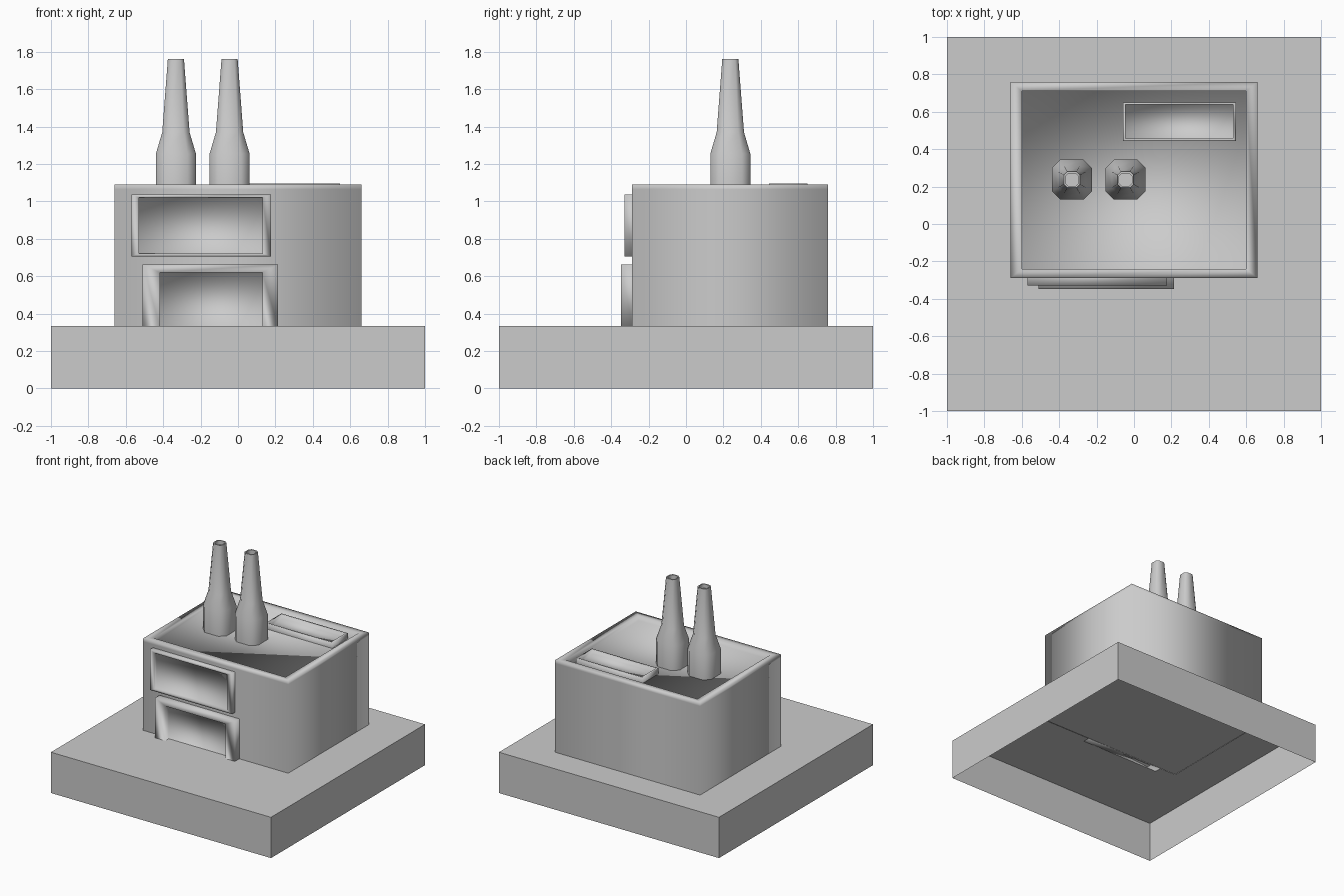
import bpy, bmesh

if "Cube" in bpy.data.objects:
    bpy.data.objects.remove(bpy.data.objects["Cube"])

BASE_TOP = 0.335
SINK = BASE_TOP - 0.003
ROOF = 1.05


def loft(name, rings, smooth=True, cap=True):
    """Bridge equal-sized point rings in order and cap the last one."""
    bm = bmesh.new()
    loops = [[bm.verts.new(p) for p in ring] for ring in rings]
    for a, b in zip(loops, loops[1:]):
        n = len(a)
        for i in range(n):
            j = (i + 1) % n
            bm.faces.new((a[i], a[j], b[j], b[i]))
    if cap:
        bm.faces.new(loops[-1])
    for f in bm.faces:
        f.smooth = smooth
    me = bpy.data.meshes.new(name)
    bm.to_mesh(me)
    bm.free()
    ob = bpy.data.objects.new(name, me)
    bpy.context.collection.objects.link(ob)
    return ob


def flat_rect(x0, x1, y0, y1, z):
    return [(x0, y0, z), (x1, y0, z), (x1, y1, z), (x0, y1, z)]


def front_rect(x0, x1, z0, z1, y):
    return [(x0, y, z0), (x1, y, z0), (x1, y, z1), (x0, y, z1)]


def recessed(name, make, outer, inner, back, front, panel):
    """Frame standing off a surface, with a recessed panel inside."""
    return loft(name, [make(*outer, back), make(*outer, front),
                       make(*inner, front), make(*inner, panel)])


# Ground slab, open underneath
loft("base_slab", [flat_rect(-1, 1, -1, 1, z) for z in (0, BASE_TOP)], smooth=False)

# Main block: walls, raised parapet and sunken roof
outer = (-0.66, 0.66, -0.29, 0.76)
inner = (-0.60, 0.60, -0.24, 0.71)
loft("building", [flat_rect(*outer, SINK), flat_rect(*outer, 1.065),
                  flat_rect(*outer, 1.09), flat_rect(*inner, 1.09),
                  flat_rect(*inner, ROOF)])

# Front window, doorway (open to the ground) and roof skylight
recessed("front_window", front_rect, (-0.57, 0.177, 0.706, 1.038),
         (-0.53, 0.13, 0.722, 1.02), -0.288, -0.33, -0.302)
recessed("doorway", front_rect, (-0.51, 0.215, SINK, 0.663),
         (-0.418, 0.13, SINK, 0.62), -0.288, -0.347, -0.302)
recessed("skylight", flat_rect, (-0.06, 0.545, 0.443, 0.65),
         (-0.045, 0.53, 0.456, 0.638), ROOF - 0.002, 1.096, 1.06)


# Twin chimneys: tapered stacks with chamfered square section
def octagon(cx, cy, r, z):
    c = r * 0.58
    pts = [(r, -c), (r, c), (c, r), (-c, r), (-r, c), (-r, -c), (-c, -r), (c, -r)]
    return [(cx + x, cy + y, z) for x, y in pts]


PROFILE = [(0.107, ROOF - 0.002), (0.107, 1.255), (0.073, 1.37),
           (0.043, 1.763), (0.034, 1.763), (0.034, 1.73)]
for side, cx in (("left", -0.332), ("right", -0.045)):
    ob = loft("chimney_" + side, [octagon(cx, 0.237, r, z) for r, z in PROFILE])
    bpy.context.view_layer.objects.active = ob
    bpy.ops.object.select_all(action='DESELECT')
    ob.select_set(True)
    bpy.ops.object.shade_smooth_by_angle(angle=1.05)
